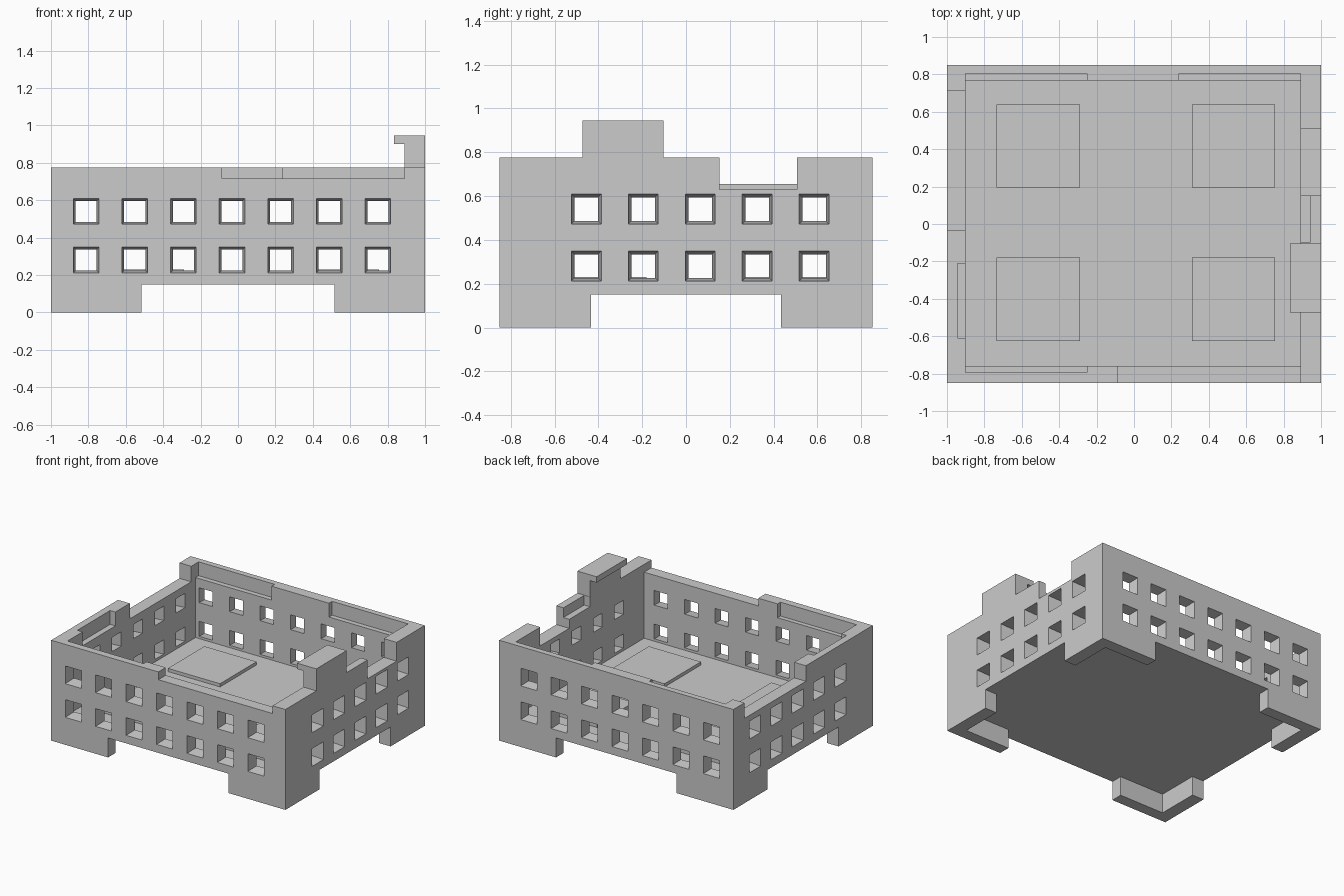
import bpy, bmesh
from mathutils import Vector

if "Cube" in bpy.data.objects:
    bpy.data.objects.remove(bpy.data.objects["Cube"])

grey = bpy.data.materials.new("stone grey")
grey.diffuse_color = (0.6, 0.6, 0.6, 1)
grey.use_nodes = True
grey.node_tree.nodes["Principled BSDF"].inputs["Base Color"].default_value = grey.diffuse_color


def finish(name, bm):
    bmesh.ops.recalc_face_normals(bm, faces=bm.faces)
    me = bpy.data.meshes.new(name)
    bm.to_mesh(me)
    bm.free()
    me.materials.append(grey)
    ob = bpy.data.objects.new(name, me)
    bpy.context.collection.objects.link(ob)
    return ob


def add_box(bm, x0, x1, y0, y1, z0, z1):
    vs = bmesh.ops.create_cube(bm, size=1)["verts"]
    for v in vs:
        v.co = ((x0 + x1) / 2 + v.co.x * (x1 - x0),
                (y0 + y1) / 2 + v.co.y * (y1 - y0),
                (z0 + z1) / 2 + v.co.z * (z1 - z0))


def box(name, *ext):
    bm = bmesh.new()
    add_box(bm, *ext)
    return finish(name, bm)


def prism(name, points, offset):
    """Extrude a closed outline of 3D points along an offset."""
    bm = bmesh.new()
    face = bm.faces.new([bm.verts.new(p) for p in points])
    new = bmesh.ops.extrude_face_region(bm, geom=[face])["geom"]
    moved = [g for g in new if isinstance(g, bmesh.types.BMVert)]
    bmesh.ops.translate(bm, verts=moved, vec=offset)
    # keep the starting cap if extrusion removed it
    if not face.is_valid:
        bmesh.ops.holes_fill(bm, edges=bm.edges)
    return finish(name, bm)


def cut(target, cutter):
    """Subtract a cutter and remove it."""
    mod = target.modifiers.new("cut", "BOOLEAN")
    mod.operation, mod.solver, mod.object = "DIFFERENCE", "EXACT", cutter
    bpy.context.view_layer.update()
    dg = bpy.context.evaluated_depsgraph_get()
    me = bpy.data.meshes.new_from_object(target.evaluated_get(dg))
    target.modifiers.clear()
    target.data = me
    bpy.data.objects.remove(cutter)


FLOOR, TOP, BASE = 0.205, 0.775, 0.15
X0, X1, Y0, Y1 = -0.9, 0.89, -0.76, 0.767

# Open box with floor and four walls
walls = box("walls_and_floor", -1, 1, -0.85, 0.85, BASE, TOP)
cut(walls, box("cavity", X0, X1, Y0, Y1, FLOOR, 1))

# Lowered wall tops: front, left and right
for ext in ((-0.085, X1, -1, Y0 + 0.05, 0.715, 1),
            (-1.1, X0 + 0.05, -0.035, 0.715, 0.655, 1),
            (X1 - 0.05, 1.1, 0.153, 0.507, 0.63, 1)):
    cut(walls, box("gap", *ext))

# Shallow ledges cut into the inner top edges
for ext in ((X0, -0.25, Y1 - 0.05, 0.805, 0.668, 1),
            (0.24, X1, Y1 - 0.05, 0.805, 0.668, 1),
            (X0, -0.25, -0.795, Y0 + 0.05, 0.668, 1),
            (-0.945, X0 + 0.05, -0.61, -0.21, 0.668, 1),
            (X1 - 0.05, 0.94, -0.1, 0.16, 0.70, 1)):
    cut(walls, box("ledge", *ext))

# Window openings, narrowing towards the inside
win = bmesh.new()


def add_window(centre, side, out):
    up, out = Vector((0, 0, 1)), Vector(out)
    rings = []
    for depth, half in ((0.02, 0.071), (-0.13, 0.051)):
        rings.append([win.verts.new(Vector(centre) + out * depth
                                    + Vector(side) * a * half + up * b * half)
                      for a, b in ((-1, -1), (1, -1), (1, 1), (-1, 1))])
    a, b = rings
    win.faces.new(a)
    win.faces.new(b[::-1])
    for i in range(4):
        j = (i + 1) % 4
        win.faces.new((a[j], a[i], b[i], b[j]))


for z in (0.28, 0.54):
    for s in (-1, 1):
        for i in range(7):
            add_window((-0.812 + 0.26 * i, 0.85 * s, z), (1, 0, 0), (0, s, 0))
        for i in range(5):
            add_window((s, -0.455 + 0.26 * i, z), (0, 1, 0), (s, 0, 0))
cut(walls, finish("windows", win))

# L-shaped corner feet
for sx, nx in ((-1, "left"), (1, "right")):
    for sy, ny in ((-1, "front"), (1, "back")):
        outline = ((1, 0.85), (0.515, 0.85), (0.515, 0.76),
                   (0.9, 0.76), (0.9, 0.433), (1, 0.433))
        prism(f"{ny}_{nx}_foot", [(x * sx, y * sy, 0) for x, y in outline],
              (0, 0, BASE))

# Raised turret with an inward overhang on the right wall
turret = ((1, TOP), (1, 0.945), (0.835, 0.945), (0.835, 0.9), (X1, 0.9), (X1, TOP))
prism("turret", [(x, -0.473, z) for x, z in turret], (0, 0.37, 0))

# Four raised square pads on the floor
for x in (-0.735, 0.31):
    for y in (-0.625, 0.195):
        box("floor_pad", x, x + 0.445, y, y + 0.445, FLOOR - 0.01, FLOOR + 0.025)
